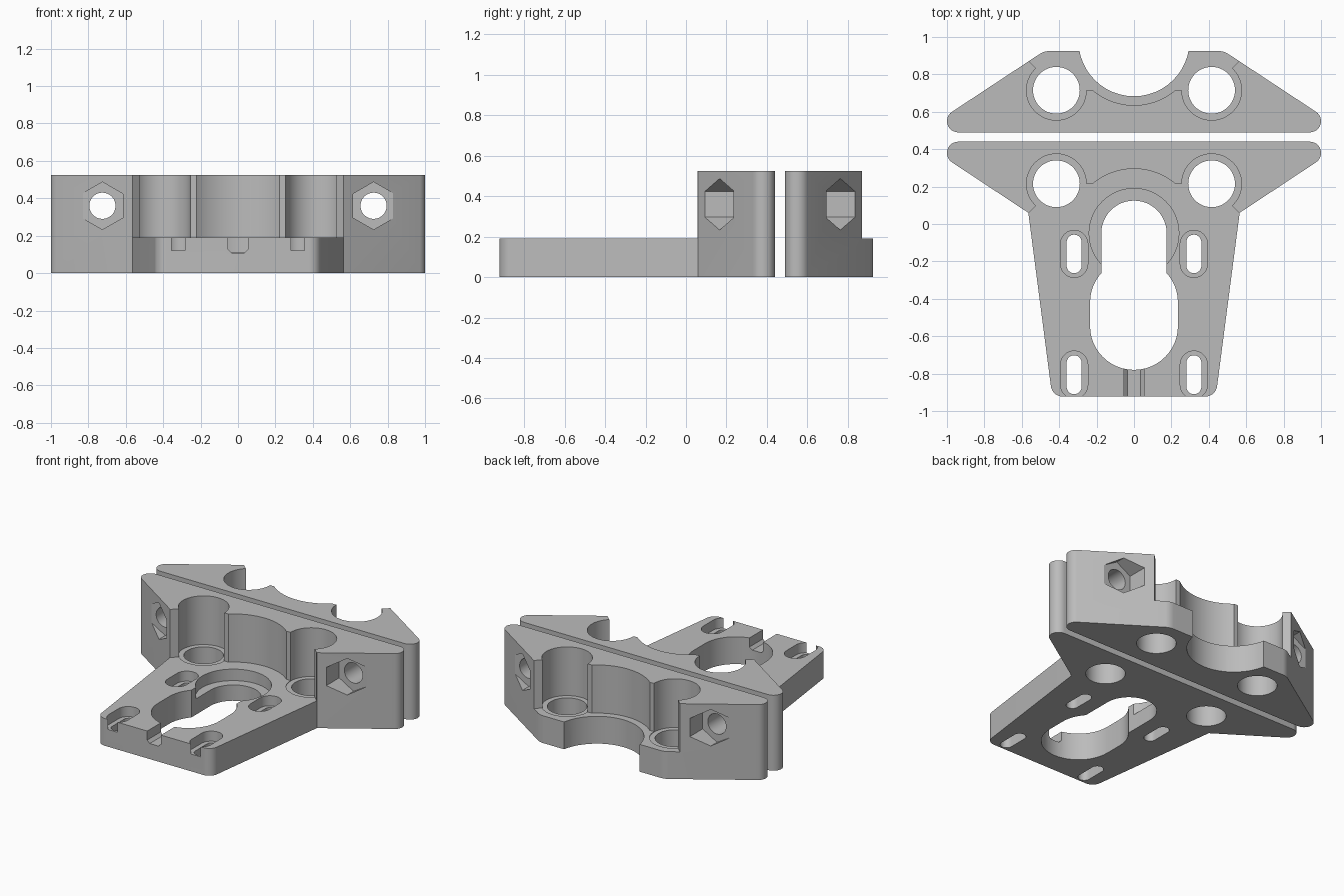
import bpy, bmesh, math
from mathutils import Vector

cube = bpy.data.objects.get("Cube")
if cube:
    bpy.data.objects.remove(cube, do_unlink=True)

PLATE_Z, WALL_Z = 0.19, 0.525
MIRROR_Y = 0.93          # back clamp mirrors y -> MIRROR_Y - y

grey = bpy.data.materials.new("matte grey")
grey.use_nodes = True
colour = (0.5, 0.5, 0.5, 1)
grey.diffuse_color = colour
grey.node_tree.nodes["Principled BSDF"].inputs["Base Color"].default_value = colour


def prism(name, pts, lo, hi, axis="Z", flip=False):
    """Extrude a 2D outline along z, or an x-z outline along y."""
    def place(p, h):
        x, y, z = (p[0], p[1], h) if axis == "Z" else (p[0], h, p[1])
        return (x, MIRROR_Y - y if flip else y, z)
    clean = [p for i, p in enumerate(pts)
             if (Vector(p) - Vector(pts[i - 1])).length > 1e-4]
    bm = bmesh.new()
    rings = [[bm.verts.new(place(p, h)) for p in clean] for h in (lo, hi)]
    for ring in rings:
        bm.faces.new(ring)
    n = len(clean)
    for i in range(n):
        j = (i + 1) % n
        bm.faces.new((rings[0][i], rings[0][j], rings[1][j], rings[1][i]))
    bmesh.ops.recalc_face_normals(bm, faces=bm.faces[:])
    mesh = bpy.data.meshes.new(name)
    bm.to_mesh(mesh)
    bm.free()
    mesh.materials.append(grey)
    ob = bpy.data.objects.new(name, mesh)
    bpy.context.scene.collection.objects.link(ob)
    return ob


def arc(x, y, r, a0, a1, steps=24):
    return [(x + r * math.cos(a0 + (a1 - a0) * i / steps),
             y + r * math.sin(a0 + (a1 - a0) * i / steps)) for i in range(steps + 1)]


def slot(x, y0, y1, r):
    """Stadium outline along y; a circle when y0 equals y1."""
    return arc(x, y1, r, 0, math.pi) + arc(x, y0, r, math.pi, 2 * math.pi)


def symmetric(half):
    return half + [(-p[0], *p[1:]) for p in reversed(half)]


def fillet(corners, steps=12):
    """Round each (x, y, radius) corner of an outline."""
    out = []
    for i, (x, y, r) in enumerate(corners):
        p = Vector((x, y))
        if r == 0:
            out.append((x, y))
            continue
        a = (Vector(corners[i - 1][:2]) - p).normalized()
        b = (Vector(corners[(i + 1) % len(corners)][:2]) - p).normalized()
        half = math.acos(a.dot(b)) / 2
        c = p + (a + b).normalized() * (r / math.sin(half))
        s = p + a * (r / math.tan(half)) - c
        e = p + b * (r / math.tan(half)) - c
        turn = math.atan2(s.x * e.y - s.y * e.x, s.dot(e))
        start = math.atan2(s.y, s.x)
        out += arc(c.x, c.y, r, start, start + turn, steps)
    return out


def shared_cutters(flip):
    """Cuts found on both clamp halves."""
    def cut(pts, lo, hi, axis="Z"):
        return prism("cutter", pts, lo, hi, axis, flip)
    # open space above the low plate, with a curved bay in the wall
    bay = arc(0, -0.05, 0.345, math.radians(49.7), math.pi / 2, 12)
    space = symmetric([(0.61, -1.1), (0.61, 0.015), (0.52, 0.10),
                       (0.415, 0.213)] + bay)
    cuts = [cut(space, PLATE_Z, 0.7)]
    for s in (-1, 1):
        # vertical bore with wide seat
        cuts.append(cut(slot(s * 0.415, 0.215, 0.215, 0.16), PLATE_Z - 0.004, 0.71))
        cuts.append(cut(slot(s * 0.415, 0.215, 0.215, 0.125), -0.1, 0.72))
        # hexagonal nut pocket and bolt hole
        hexagon = arc(s * 0.725, 0.36, 0.127, math.pi / 2, math.pi * 5 / 2, 6)
        cuts.append(cut(hexagon, -0.2, 0.235, "Y"))
        cuts.append(cut(slot(s * 0.725, 0.36, 0.36, 0.07), -0.21, 0.6, "Y"))
    return cuts


def finish(ob, cuts):
    """Bake the cuts into the part and shade it."""
    for c in cuts:
        c.hide_render = True
        mod = ob.modifiers.new("cut", "BOOLEAN")
        mod.operation, mod.solver, mod.object = "DIFFERENCE", "MANIFOLD", c
    evaluated = ob.evaluated_get(bpy.context.evaluated_depsgraph_get())
    mesh = bpy.data.meshes.new_from_object(evaluated)
    ob.modifiers.clear()
    ob.data = mesh
    mesh.shade_smooth()
    mesh.set_sharp_from_angle(angle=math.radians(30))
    for c in cuts:
        bpy.data.objects.remove(c, do_unlink=True)


# front half: winged clamp wall with a long mounting plate
front = prism("front_clamp_plate", fillet(symmetric([
    (0.437, -0.923, 0.065), (0.565, 0.06, 0), (1.14, 0.44, 0.06)])), 0, WALL_Z)
cuts = shared_cutters(False)
# keyhole opening and its round seat
cuts.append(prism("cutter", slot(0, -0.42, -0.05, 0.175), -0.1, 0.4))
cuts.append(prism("cutter", slot(0, -0.545, -0.42, 0.235), -0.11, 0.41))
cuts.append(prism("cutter", slot(0, -0.05, -0.05, 0.24), 0.11, 0.42))
# four recessed screw slots
for s in (-1, 1):
    for y0, y1 in ((-0.213, -0.107), (-0.86, -0.752)):
        cuts.append(prism("cutter", slot(s * 0.32, y0, y1, 0.073), 0.12, 0.4))
        cuts.append(prism("cutter", slot(s * 0.32, y0 - 0.01, y1 + 0.01, 0.04), -0.1, 0.41))
# cable groove at the front edge
groove = symmetric([(0.034, 0.108), (0.053, 0.127), (0.053, 0.4)])
cuts.append(prism("cutter", groove, -1.1, -0.6, "Y"))
finish(front, cuts)

# back half: matching clamp with a rounded bay in its low lip
back = prism("back_clamp", fillet(symmetric([
    (0.48, 0.005, 0.1), (1.14, 0.44, 0.06)])), 0, WALL_Z, flip=True)
cuts = shared_cutters(True)
cuts.append(prism("cutter", slot(0, -0.05, -0.05, 0.297), -0.1, 0.73, flip=True))
finish(back, cuts)
